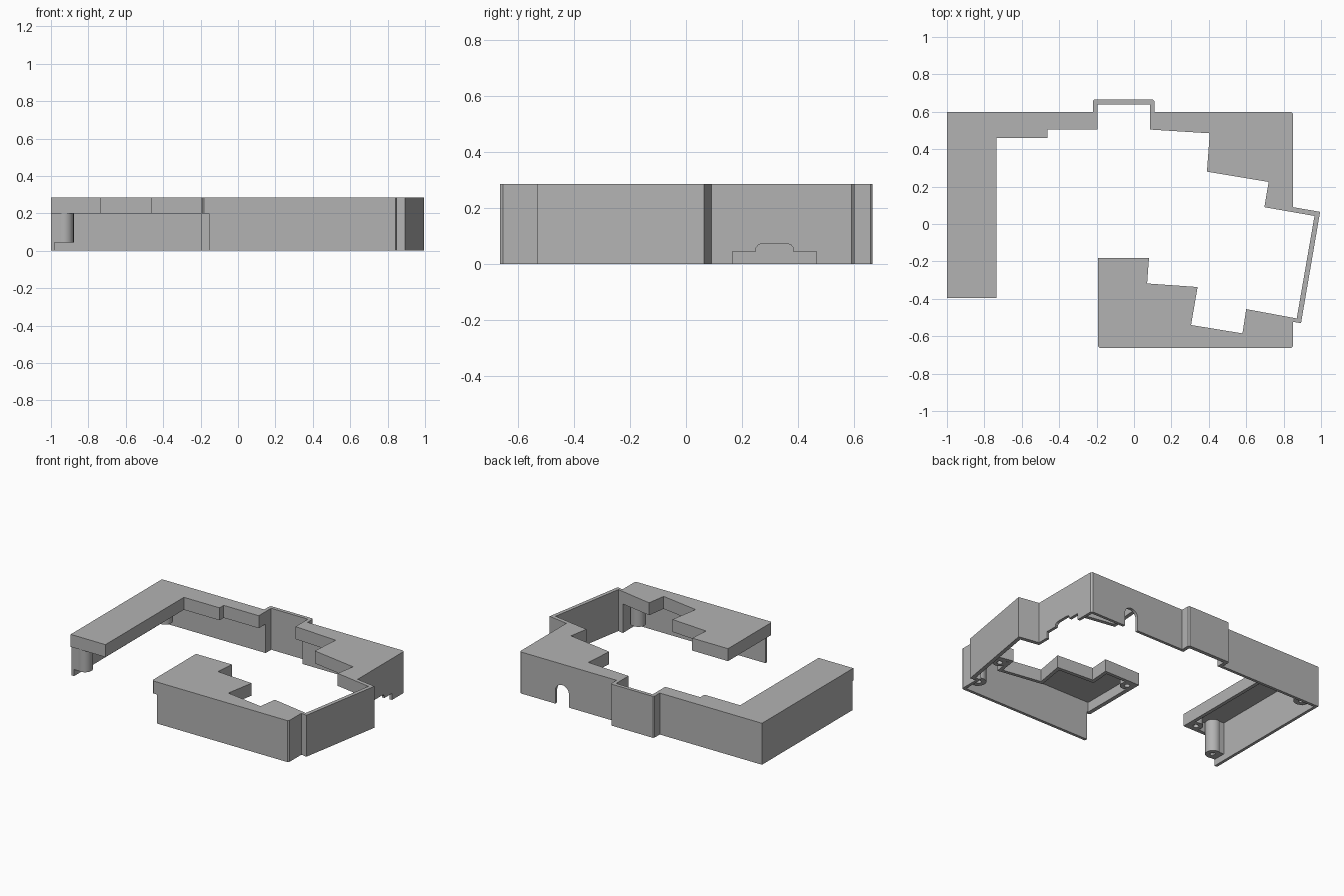
import bpy, bmesh, math

if "Cube" in bpy.data.objects:
    bpy.data.objects.remove(bpy.data.objects["Cube"])

H, RIM_Z, ROOF_Z = 0.286, 0.20, 0.268   # top face, rim underside, pocket ceiling

grey = bpy.data.materials.new("plain grey")
grey.diffuse_color = (0.45, 0.45, 0.45, 1)
grey.use_nodes = True
grey.node_tree.nodes["Principled BSDF"].inputs["Base Color"].default_value = grey.diffuse_color


def finish(bm, name):
    bmesh.ops.recalc_face_normals(bm, faces=bm.faces)
    me = bpy.data.meshes.new(name)
    bm.to_mesh(me)
    bm.free()
    ob = bpy.data.objects.new(name, me)
    bpy.context.collection.objects.link(ob)
    me.materials.append(grey)
    return ob


def prism(name, pts, lo, hi, axis="z"):
    """Extrude a 2D outline between lo and hi along an axis."""
    place = {"z": lambda p: (p[0], p[1], lo),
             "x": lambda p: (lo, p[0], p[1]),
             "y": lambda p: (p[0], lo, p[1])}[axis]
    step = {"z": (0, 0, hi - lo), "x": (hi - lo, 0, 0), "y": (0, hi - lo, 0)}[axis]
    bm = bmesh.new()
    face = bm.faces.new([bm.verts.new(place(p)) for p in pts])
    ext = bmesh.ops.extrude_face_region(bm, geom=[face], use_keep_orig=True)
    verts = [g for g in ext["geom"] if isinstance(g, bmesh.types.BMVert)]
    bmesh.ops.translate(bm, verts=verts, vec=step)
    return finish(bm, name)


def cut(target, cutter):
    mod = target.modifiers.new(cutter.name, "BOOLEAN")
    mod.operation, mod.solver, mod.object = "DIFFERENCE", "EXACT", cutter
    bpy.context.view_layer.objects.active = target
    bpy.ops.object.modifier_apply(modifier=mod.name)
    bpy.data.objects.remove(cutter)


def boss(name, x, y, bottom, r=0.045, hole=0.018, n=24):
    """Screw boss: a turned profile with a blind hole from below."""
    prof = [(r, 0.275), (r, bottom), (hole, bottom), (hole, bottom + 0.06)]
    bm = bmesh.new()
    rings = [[bm.verts.new((x + q * math.cos(2 * math.pi * i / n),
                            y + q * math.sin(2 * math.pi * i / n), z)) for i in range(n)]
             for q, z in prof]
    for a, b in zip(rings, rings[1:]):
        for i in range(n):
            j = (i + 1) % n
            bm.faces.new((a[i], a[j], b[j], b[i]))
    bm.faces.new(rings[0])
    bm.faces.new(rings[-1])
    ob = finish(bm, name)
    bpy.context.view_layer.objects.active = ob
    ob.select_set(True)
    bpy.ops.object.shade_smooth_by_angle(angle=math.radians(35))
    ob.select_set(False)


# Cover body: full outline, outer side then stepped inner side
cover = prism("cover", [
    (-1, -0.395), (-1, 0.6), (-0.22, 0.6), (-0.22, 0.657), (-0.212, 0.665),
    (0.102, 0.665), (0.11, 0.657), (0.11, 0.6), (0.84, 0.6), (0.85, 0.59),
    (0.85, 0.09), (0.995, 0.065), (0.893, -0.53), (0.85, -0.523), (0.85, -0.652),
    (0.842, -0.663), (-0.182, -0.663), (-0.193, -0.652), (-0.193, -0.182),
    (0.08, -0.182), (0.07, -0.318), (0.34, -0.337), (0.305, -0.54), (0.58, -0.585),
    (0.6, -0.455), (0.87, -0.505), (0.965, 0.043), (0.697, 0.09), (0.72, 0.225),
    (0.39, 0.28), (0.405, 0.485), (0.085, 0.505), (0.085, 0.64), (-0.195, 0.64),
    (-0.195, 0.505), (-0.463, 0.505), (-0.463, 0.46), (-0.735, 0.46),
    (-0.735, -0.395)], 0, H)

# Below the rim only the thin outer walls remain
cut(cover, prism("under_rim_cut", [
    (-1.1, -0.385), (-0.98, -0.385), (-0.98, 0.58), (-0.195, 0.58), (-0.195, 0.64),
    (0.085, 0.64), (0.085, 0.58), (0.83, 0.58), (0.83, 0.0667), (0.965, 0.043),
    (0.87, -0.505), (0.83, -0.4975), (0.83, -0.643), (-0.155, -0.643),
    (-0.155, -0.8), (-1.1, -0.8)], -0.1, RIM_Z))

# Hollow pockets under the three wide top areas
pockets = {
    "left_pocket": [(-0.98, -0.37), (-0.98, 0.58), (-0.22, 0.58), (-0.22, 0.53),
                    (-0.485, 0.53), (-0.485, 0.485), (-0.76, 0.485), (-0.76, -0.37)],
    "back_pocket": [(0.11, 0.58), (0.83, 0.58), (0.83, 0.11), (0.725, 0.11),
                    (0.75, 0.245), (0.418, 0.302), (0.432, 0.51), (0.11, 0.53)],
    "front_pocket": [(-0.165, -0.643), (-0.165, -0.205), (0.052, -0.205),
                     (0.043, -0.343), (0.31, -0.36), (0.277, -0.56), (0.6, -0.612),
                     (0.62, -0.482), (0.83, -0.52), (0.83, -0.643)]}
for name, pts in pockets.items():
    cut(cover, prism(name, pts, 0.15, ROOF_Z))

# Stepped cable opening in the right wall
cut(cover, prism("side_opening", [
    (0.165, -0.05), (0.465, -0.05), (0.465, 0.045), (0.382, 0.045), (0.382, 0.058),
    (0.375, 0.068), (0.36, 0.073), (0.27, 0.073), (0.257, 0.068), (0.25, 0.058),
    (0.25, 0.045), (0.165, 0.045)], 0.815, 0.9, "x"))

# Arched opening in the back wall
arch = [(0.525 + 0.052 * math.cos(math.pi * i / 12), 0.09 + 0.052 * math.sin(math.pi * i / 12))
        for i in range(13)]
cut(cover, prism("back_arch", [(0.473, -0.05), (0.577, -0.05)] + arch, 0.56, 0.62, "y"))

# Screw bosses: tall posts in the corners, short ones flush with the rim
for name, x, y, z in [("left_end_post", -0.929, -0.34, 0.045),
                      ("back_left_post", -0.925, 0.525, 0.045),
                      ("front_right_post", 0.775, -0.588, 0.045),
                      ("left_end_boss", -0.795, -0.345, RIM_Z),
                      ("front_end_boss", -0.14, -0.235, RIM_Z),
                      ("front_right_boss", 0.655, -0.525, RIM_Z),
                      ("back_right_boss", 0.76, 0.525, RIM_Z)]:
    boss(name, x, y, z, r=0.049 if z < RIM_Z else 0.045)

# Web joining the end post to the left wall
prism("left_end_web", [(-0.985, -0.385), (-0.94, -0.385), (-0.94, -0.295),
                       (-0.985, -0.295)], 0.045, 0.275)
